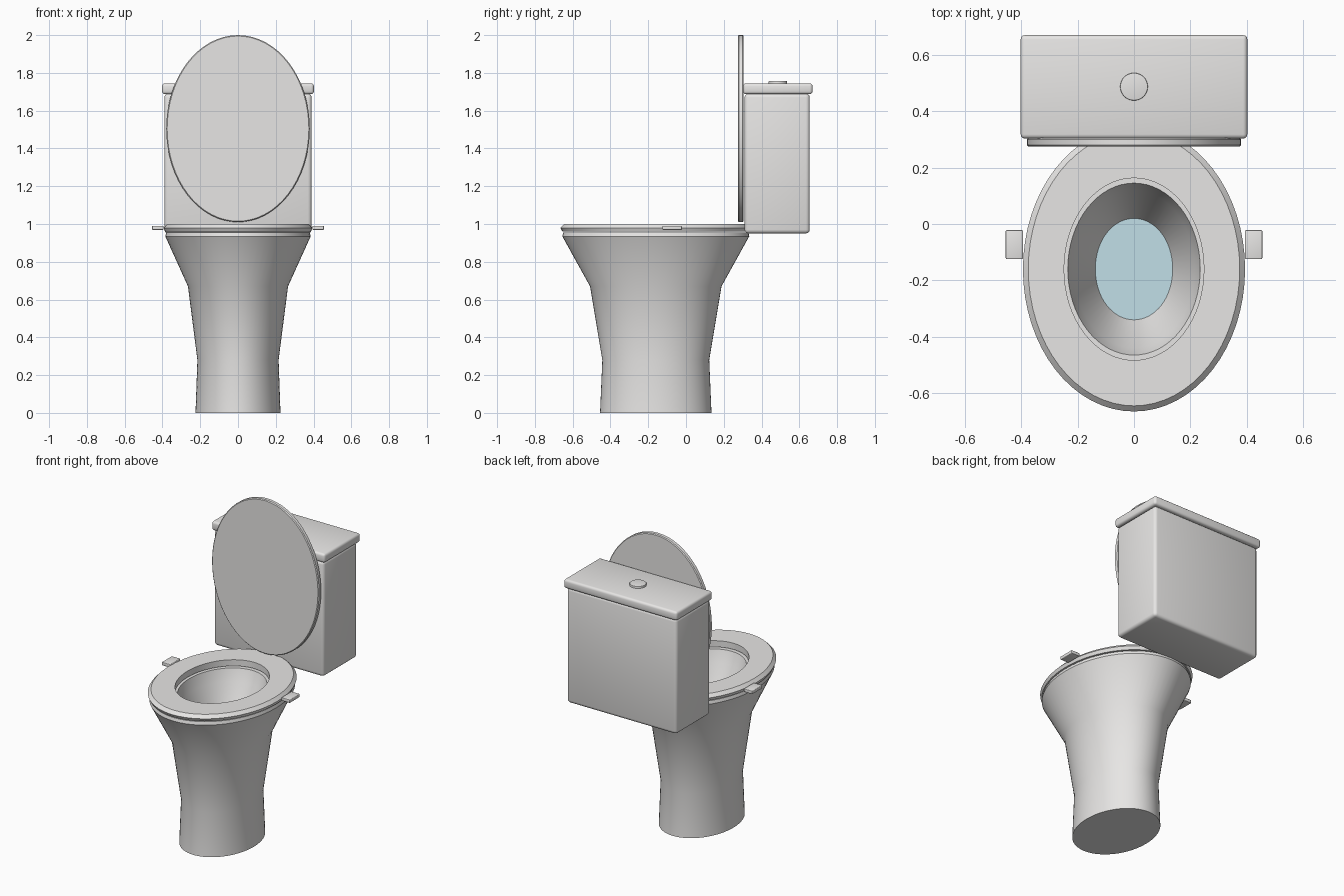
import bpy
from math import sin, cos, pi, radians

cube = bpy.data.objects.get("Cube")
if cube:
    bpy.data.objects.remove(cube)

SEGMENTS = 64
BOWL_Y = -0.16


def material(name, rgb):
    mat = bpy.data.materials.new(name)
    mat.use_nodes = True
    mat.diffuse_color = (*rgb, 1)
    mat.node_tree.nodes["Principled BSDF"].inputs["Base Color"].default_value = (*rgb, 1)
    return mat


ceramic = material("ceramic white", (0.80, 0.79, 0.78))
water_blue = material("water blue", (0.55, 0.75, 0.82))


def finish(obj, mat, angle=35, bevel=0):
    """Give an object its colour, rounded edges and smooth shading."""
    obj.data.materials.append(mat)
    bpy.ops.object.select_all(action="DESELECT")
    obj.select_set(True)
    bpy.context.view_layer.objects.active = obj
    if bevel:
        mod = obj.modifiers.new("rounded edges", "BEVEL")
        mod.width, mod.segments = bevel, 3
        bpy.ops.object.modifier_apply(modifier=mod.name)
    bpy.ops.object.shade_smooth_by_angle(angle=radians(angle))
    return obj


def loft(name, rings, mat, closed=False, angle=35):
    """Skin elliptical rings (rx, ry, z); cap both ends, or join them if closed."""
    n = SEGMENTS
    verts = [(rx * cos(2 * pi * i / n), ry * sin(2 * pi * i / n), z)
             for rx, ry, z in rings for i in range(n)]
    count = len(rings)
    faces = []
    for r in range(count if closed else count - 1):
        a, b = r * n, (r + 1) % count * n
        for i in range(n):
            j = (i + 1) % n
            faces.append((a + i, a + j, b + j, b + i))
    if not closed:
        faces.append(tuple(reversed(range(n))))
        faces.append(tuple(range((count - 1) * n, count * n)))
    mesh = bpy.data.meshes.new(name)
    mesh.from_pydata(verts, [], faces)
    obj = bpy.data.objects.new(name, mesh)
    bpy.context.collection.objects.link(obj)
    obj.location.y = BOWL_Y
    return finish(obj, mat, angle)


def box(name, low, high, bevel):
    bpy.ops.mesh.primitive_cube_add(size=1, location=[(a + b) / 2 for a, b in zip(low, high)])
    obj = bpy.context.object
    obj.name = name
    obj.scale = [b - a for a, b in zip(low, high)]
    bpy.ops.object.transform_apply(location=False, rotation=False, scale=True)
    return finish(obj, ceramic, 50, bevel)


# Pedestal and bowl, outside from the floor up, then down the inside
loft("pedestal_bowl", [
    (0.225, 0.295, 0), (0.215, 0.283, 0.28), (0.265, 0.348, 0.67),
    (0.385, 0.495, 0.935), (0.38, 0.49, 0.955),
    (0.235, 0.305, 0.955), (0.215, 0.28, 0.88), (0.12, 0.16, 0.66),
], ceramic)

# Still water in the bowl
loft("water", [(0.137, 0.179, 0.695), (0.138, 0.18, 0.70)], water_blue)

# Seat ring with a chamfered outer edge
loft("seat", [
    (0.248, 0.323, 0.96), (0.386, 0.494, 0.96), (0.394, 0.505, 0.98),
    (0.375, 0.485, 1.0), (0.248, 0.323, 1.0),
], ceramic, closed=True, angle=20)

# Raised oval lid, standing against the tank
lid = loft("lid", [
    (0.375, 0.49, -0.015), (0.38, 0.495, -0.01),
    (0.38, 0.495, 0.01), (0.375, 0.49, 0.015),
], ceramic)
lid.rotation_euler.x = radians(90)
lid.location = (0, 0.29, 1.505)

# Tank, tank cover and flush button
box("tank", (-0.39, 0.31, 0.95), (0.39, 0.655, 1.69), 0.02)
box("tank_cover", (-0.402, 0.303, 1.687), (0.402, 0.67, 1.745), 0.015)
bpy.ops.mesh.primitive_cylinder_add(vertices=48, radius=0.049, depth=0.03,
                                    location=(0, 0.487, 1.743))
button = bpy.context.object
button.name = "flush_button"
finish(button, ceramic, 50, 0.003)

# Small tabs at the sides of the seat
for side, name in ((1, "left_tab"), (-1, "right_tab")):
    xs = sorted((side * 0.394, side * 0.455))
    box(name, (xs[0], -0.125, 0.969), (xs[1], -0.022, 0.99), 0.004)
